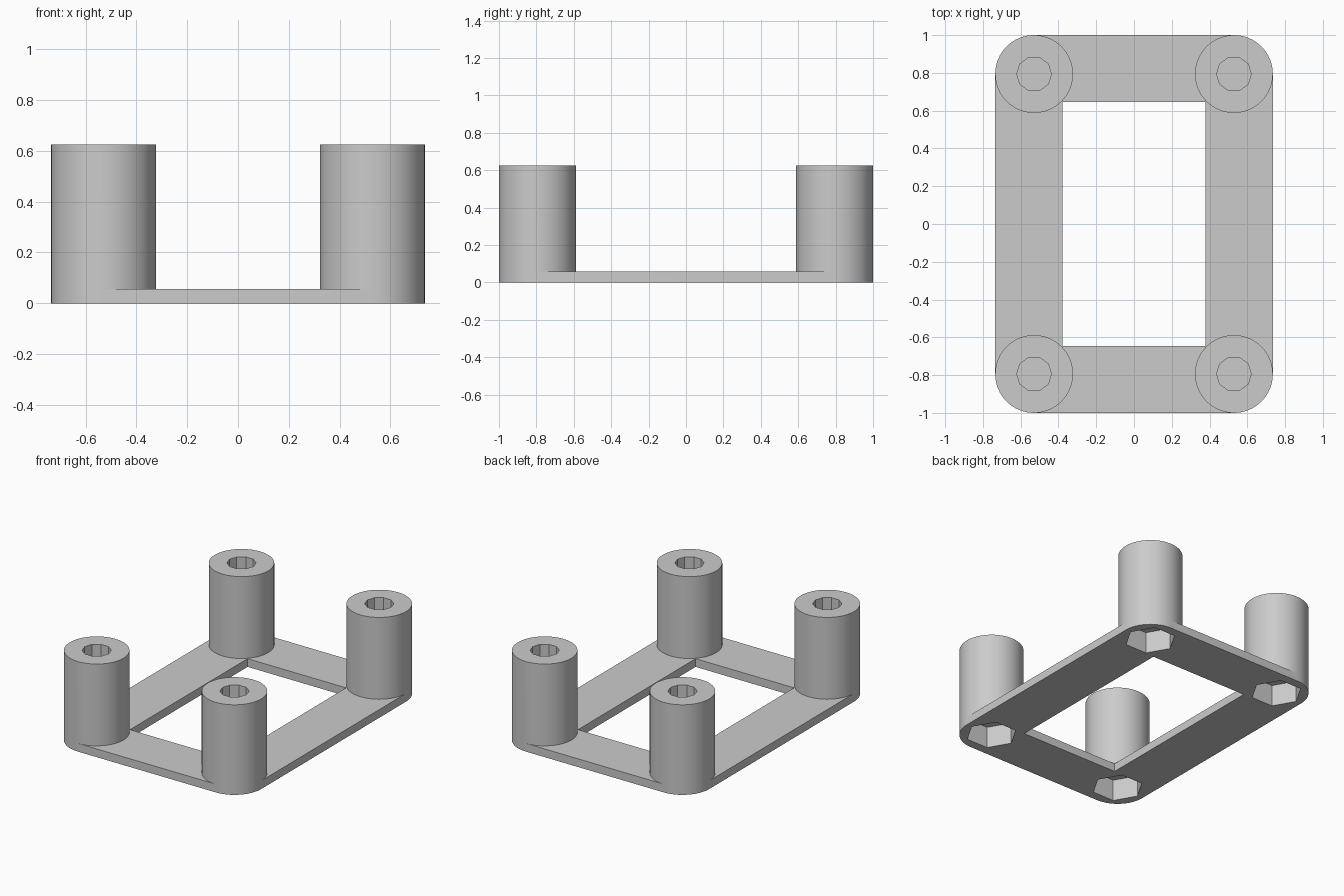
import bpy, bmesh
from math import cos, sin, pi, radians

HALF_X, HALF_Y = 0.529, 0.794      # post centres
POST_R, POST_H, PLATE_H = 0.206, 0.625, 0.057
SIDES = 64

cube = bpy.data.objects.get("Cube")
if cube:
    bpy.data.objects.remove(cube, do_unlink=True)

grey = bpy.data.materials.new("light_grey")
grey.use_nodes = True
colour = (0.6, 0.6, 0.6, 1)
grey.diffuse_color = colour
grey.node_tree.nodes["Principled BSDF"].inputs["Base Color"].default_value = colour


def circle(cx, cy, r, n, first=0, count=None):
    """Points of an n-sided circle, or of an arc of it."""
    return [(cx + r * cos(2 * pi * i / n), cy + r * sin(2 * pi * i / n))
            for i in range(first, first + (count or n))]


def prism(name, outline, z0, z1):
    """Upright solid from an outline."""
    bm = bmesh.new()
    face = bm.faces.new([bm.verts.new((x, y, z0)) for x, y in outline])
    top = bmesh.ops.extrude_face_region(bm, geom=[face])["geom"]
    verts = [v for v in top if isinstance(v, bmesh.types.BMVert)]
    bmesh.ops.translate(bm, verts=verts, vec=(0, 0, z1 - z0))
    bmesh.ops.recalc_face_normals(bm, faces=bm.faces)
    mesh = bpy.data.meshes.new(name)
    bm.to_mesh(mesh)
    bm.free()
    mesh.materials.append(grey)
    obj = bpy.data.objects.new(name, mesh)
    bpy.context.collection.objects.link(obj)
    return obj


def combine(target, tool, operation):
    """Apply a boolean and discard the tool."""
    tool.hide_render = True
    mod = target.modifiers.new(tool.name, 'BOOLEAN')
    mod.operation, mod.object, mod.solver = operation, tool, 'EXACT'
    bpy.ops.object.select_all(action='DESELECT')
    bpy.context.view_layer.objects.active = target
    target.select_set(True)
    bpy.ops.object.modifier_apply(modifier=mod.name)
    bpy.data.objects.remove(tool, do_unlink=True)


corners = [(HALF_X, HALF_Y), (-HALF_X, HALF_Y), (-HALF_X, -HALF_Y), (HALF_X, -HALF_Y)]

# Base plate with rounded corners and a rectangular window
outline = []
for k, (x, y) in enumerate(corners):
    outline += circle(x, y, POST_R, SIDES, k * SIDES // 4, SIDES // 4 + 1)
frame = prism("standoff_frame", outline, 0, PLATE_H)
wx, wy = 0.378, 0.645
combine(frame, prism("window", [(wx, wy), (-wx, wy), (-wx, -wy), (wx, -wy)], -0.1, 0.2),
        'DIFFERENCE')

# Corner posts, each with a blind screw bore above and a hexagonal nut pocket below
for x, y in corners:
    combine(frame, prism("post", circle(x, y, POST_R, SIDES), 0, POST_H), 'UNION')
    combine(frame, prism("bore", circle(x, y, 0.092, 10), 0.165, 0.8), 'DIFFERENCE')
    combine(frame, prism("nut_pocket", circle(x, y, 0.165, 6), -0.1, 0.15), 'DIFFERENCE')

bpy.ops.object.shade_smooth_by_angle(angle=radians(20))
